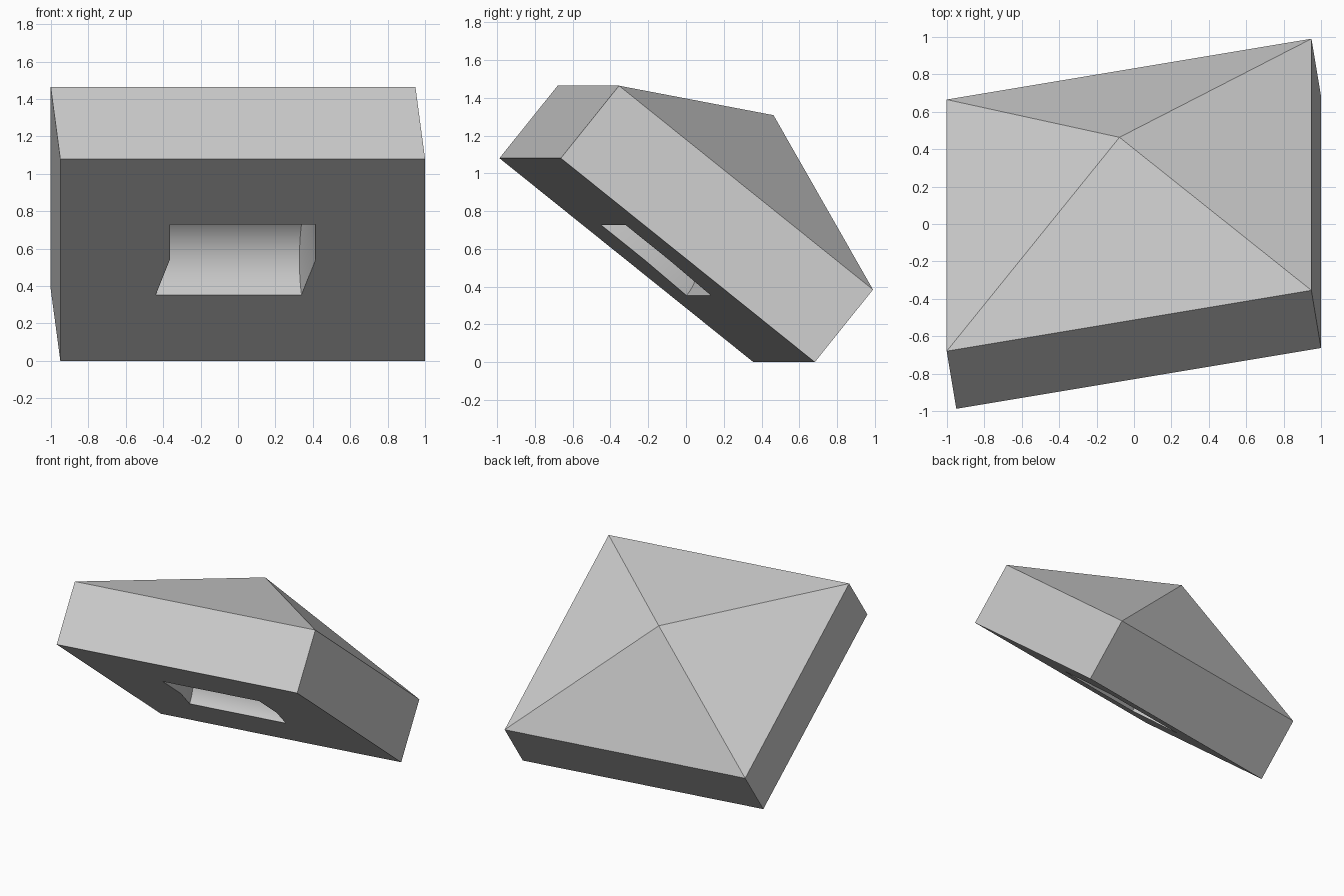
import bpy
import bmesh
from math import sin, cos, pi, radians
from mathutils import Vector

cube = bpy.data.objects.get("Cube")
if cube:
    bpy.data.objects.remove(cube, do_unlink=True)

grey = bpy.data.materials.new("plain_grey")
grey.use_nodes = True
colour = (0.6, 0.6, 0.6, 1)
grey.diffuse_color = colour
grey.node_tree.nodes["Principled BSDF"].inputs["Base Color"].default_value = colour

# Tilted frame of the slab: two base edges, thickness, and the groove's axes
centre = Vector((0.025, -0.153, 0.54))
side = Vector((1.95, 0.325, 0)) / 2
down = Vector((0, 1.345, -1.08)) / 2
up = side.cross(down).normalized()
along = side.normalized()
across = along.cross(up)
thick = up * 0.495

bm = bmesh.new()


def vert(p):
    return bm.verts.new(p)


# Slab walls and pyramid roof
corners = [centre + side * a + down * b for a, b in ((-1, -1), (1, -1), (1, 1), (-1, 1))]
low = [vert(c) for c in corners]
high = [vert(c + thick) for c in corners]
apex = vert(centre + thick * 2)
for i in range(4):
    j = (i + 1) % 4
    bm.faces.new((low[i], low[j], high[j], high[i]))
    bm.faces.new((high[i], high[j], apex))

# Half-round groove under the slab, with shallow coned ends
RADIUS, HALF, SHIFT, STEPS = 0.297, 0.395, 0.038, 32


def arc(offset):
    return [vert(centre + along * offset
                 + across * RADIUS * cos(pi * k / STEPS)
                 + up * RADIUS * sin(pi * k / STEPS)) for k in range(STEPS + 1)]


left, right = arc(HALF - SHIFT), arc(-HALF - SHIFT)
left_mid, right_mid = vert(centre + along * HALF), vert(centre - along * HALF)
for k in range(STEPS):
    bm.faces.new((left[k], left[k + 1], right[k + 1], right[k]))
    bm.faces.new((left_mid, left[k + 1], left[k]))
    bm.faces.new((right_mid, right[k], right[k + 1]))

# Underside around the groove opening
bm.faces.new((low[0], low[1], left[0], right[0]))
bm.faces.new((low[1], low[2], left[-1], left_mid, left[0]))
bm.faces.new((low[2], low[3], right[-1], left[-1]))
bm.faces.new((low[3], low[0], right[0], right_mid, right[-1]))
bmesh.ops.recalc_face_normals(bm, faces=bm.faces)

mesh = bpy.data.meshes.new("grooved_roof_block")
bm.to_mesh(mesh)
bm.free()
mesh.materials.append(grey)
block = bpy.data.objects.new("grooved_roof_block", mesh)
bpy.context.collection.objects.link(block)
bpy.ops.object.select_all(action='DESELECT')
block.select_set(True)
bpy.context.view_layer.objects.active = block
bpy.ops.object.shade_smooth_by_angle(angle=radians(25))
